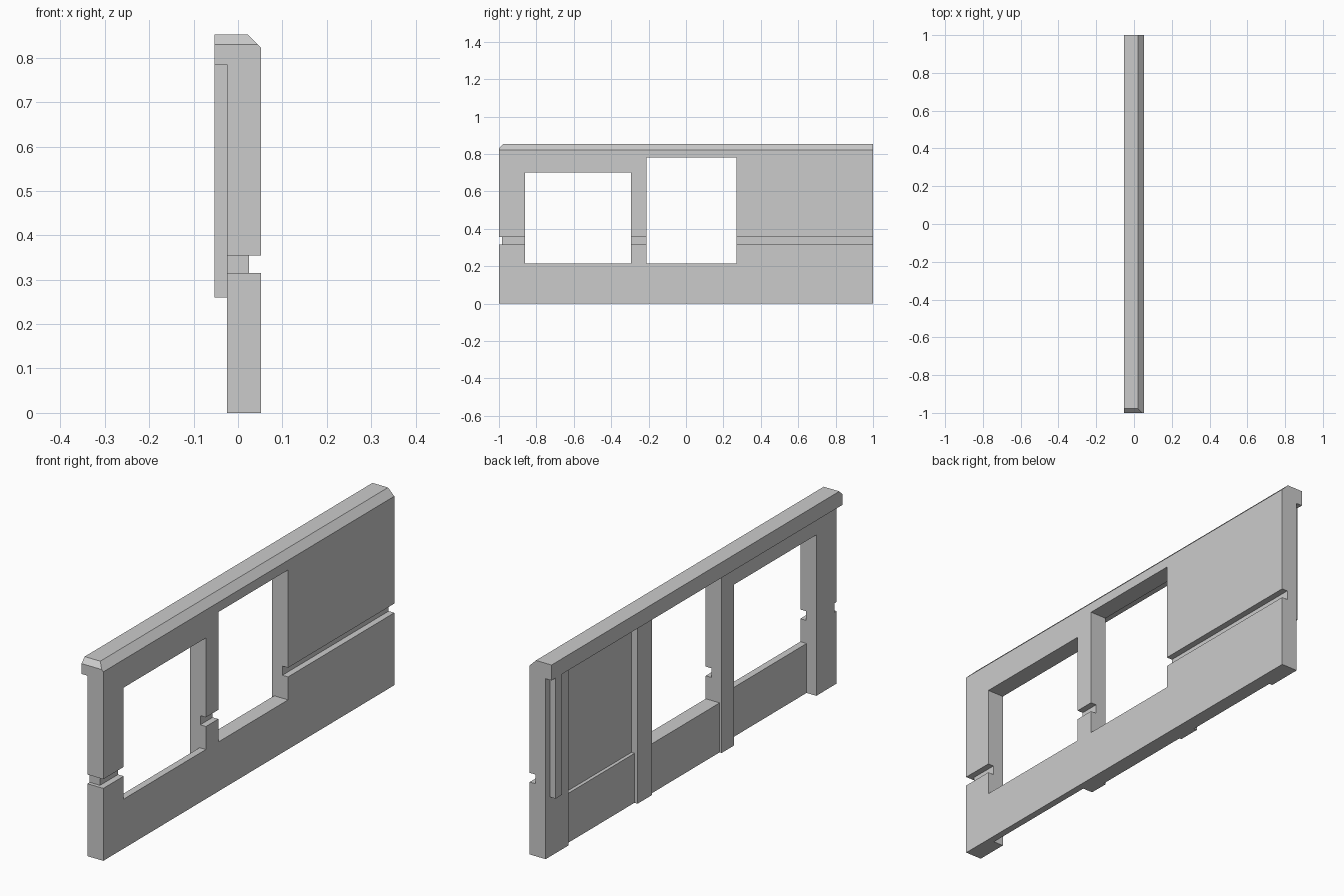
import bpy, bmesh
from mathutils import Vector

if "Cube" in bpy.data.objects:
    bpy.data.objects.remove(bpy.data.objects["Cube"], do_unlink=True)

grey = bpy.data.materials.new("stone_grey")
grey.use_nodes = True
colour = (0.6, 0.6, 0.6, 1)
grey.diffuse_color = colour
grey.node_tree.nodes["Principled BSDF"].inputs["Base Color"].default_value = colour


def finish(bm, name):
    bmesh.ops.recalc_face_normals(bm, faces=bm.faces)
    mesh = bpy.data.meshes.new(name)
    bm.to_mesh(mesh)
    bm.free()
    mesh.materials.append(grey)
    obj = bpy.data.objects.new(name, mesh)
    bpy.context.collection.objects.link(obj)
    return obj


def box(name, xs, ys, zs):
    bm = bmesh.new()
    bmesh.ops.create_cube(bm, size=1)
    for v in bm.verts:
        v.co = [r[1] if c > 0 else r[0] for c, r in zip(v.co, (xs, ys, zs))]
    return finish(bm, name)


OUT, IN, LEDGE = 0.052, -0.025, -0.053
TOP, CORNICE, SILL = 0.852, 0.785, 0.215

# Wall and cornice: one section swept along the length
section = [(IN, 0), (OUT, 0), (OUT, 0.822), (0.022, TOP),
           (LEDGE, TOP), (LEDGE, CORNICE), (IN, CORNICE)]
bm = bmesh.new()
face = bm.faces.new([bm.verts.new((x, -1, z)) for x, z in section])
swept = bmesh.ops.extrude_face_region(bm, geom=[face])["geom"]
bmesh.ops.translate(bm, vec=(0, 2, 0),
                    verts=[g for g in swept if isinstance(g, bmesh.types.BMVert)])

# Sloped front end of the cornice
cut = bmesh.ops.bisect_plane(bm, geom=bm.verts[:] + bm.edges[:] + bm.faces[:],
                             plane_co=Vector((0, -1, 0.83)),
                             plane_no=Vector((0, -1, 1)), clear_outer=True)
bmesh.ops.holes_fill(bm, edges=[g for g in cut["geom_cut"]
                                if isinstance(g, bmesh.types.BMEdge)])
wall = finish(bm, "wall")

# Openings, inner recesses and the groove
bay_a, bay_b, bay_c = (-0.86, -0.295), (-0.21, 0.27), (0.368, 0.845)
through, groove_z = (-0.2, 0.2), (0.315, 0.355)
cutters = [
    ("window_opening", through, bay_a, (SILL, 0.70)),
    ("tall_opening", through, bay_b, (SILL, 0.78)),
    ("window_recess", (-0.2, 0.022), bay_a, (-0.1, SILL + 0.02)),
    ("tall_recess", (-0.2, -0.015), bay_b, (-0.1, SILL + 0.02)),
    ("panel_lower_recess", (-0.2, -0.01), bay_c, (-0.1, SILL + 0.02)),
    ("panel_upper_recess", (-0.2, 0.005), bay_c, (SILL, CORNICE)),
    ("groove", (0.025, 0.2), (-1.2, 1.2), groove_z),
    ("end_groove", through, (-1.2, -0.984), groove_z),
]
bpy.context.view_layer.objects.active = wall
for name, xs, ys, zs in cutters:
    cutter = box(name, xs, ys, zs)
    cutter.hide_render = True
    mod = wall.modifiers.new(name, 'BOOLEAN')
    mod.operation, mod.solver, mod.object = 'DIFFERENCE', 'EXACT', cutter
    bpy.ops.object.modifier_apply(modifier=mod.name)
    bpy.data.objects.remove(cutter, do_unlink=True)

# Narrow upright strip on the inner side of the end pillar
box("joint_strip", (LEDGE, IN), (0.928, 0.972), (0.26, CORNICE))
